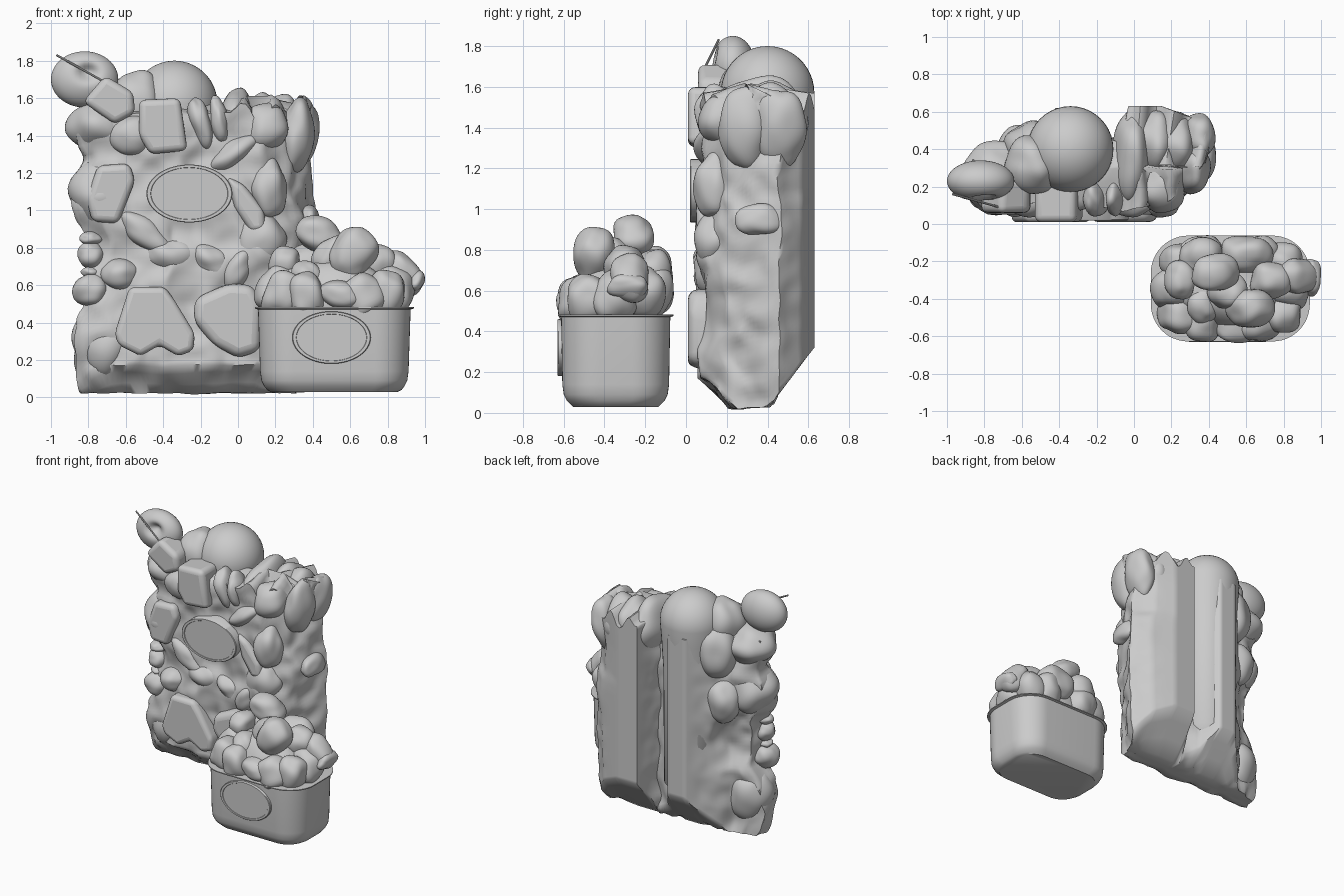
import bpy, bmesh, math, random
from mathutils import Vector, Matrix, noise

random.seed(4)
if "Cube" in bpy.data.objects:
    bpy.data.objects.remove(bpy.data.objects["Cube"])

COLOUR = [0.6, 0.6, 0.6, 1]
grey = bpy.data.materials.new("plain grey")
grey.use_nodes = True
grey.diffuse_color = COLOUR
grey.node_tree.nodes["Principled BSDF"].inputs["Base Color"].default_value = COLOUR


def finish(name, bm, bevel=0, angle=40):
    bmesh.ops.recalc_face_normals(bm, faces=bm.faces[:])
    mesh = bpy.data.meshes.new(name)
    bm.to_mesh(mesh)
    bm.free()
    mesh.materials.append(grey)
    part = bpy.data.objects.new(name, mesh)
    bpy.context.collection.objects.link(part)
    if bevel:
        modifier = part.modifiers.new("round", "BEVEL")
        modifier.width, modifier.segments, modifier.limit_method = bevel, 4, "ANGLE"
        modifier.angle_limit = math.radians(20)
    bpy.ops.object.select_all(action="DESELECT")
    part.select_set(True)
    bpy.context.view_layer.objects.active = part
    bpy.ops.object.shade_smooth_by_angle(angle=math.radians(angle))


def lump(name, location, size, tilt=0, squareness=1.0):
    """Irregular rounded piece, tilted about the y axis."""
    bm = bmesh.new()
    bmesh.ops.create_icosphere(bm, subdivisions=4, radius=1)
    seed = Vector([random.uniform(0, 50) for axis in range(3)])
    for vert in bm.verts:
        point = Vector([math.copysign(abs(c) ** squareness, c) for c in vert.co])
        vert.co = point * (1 + 0.18 * noise.noise(vert.co * 1.1 + seed))
    turn = Matrix.Rotation(math.radians(tilt), 4, "Y")
    bm.transform(Matrix.Translation(location) @ turn @ Matrix.Diagonal((*size, 1)))
    finish(name, bm, angle=60)


def pillow(name, outline, front, back=0.24, bevel=0.035):
    """Rounded plate with an outline in x and z."""
    bm = bmesh.new()
    face = bm.faces.new([bm.verts.new((x, front, z)) for x, z in outline])
    extruded = bmesh.ops.extrude_face_region(bm, geom=[face])["geom"]
    moved = [item for item in extruded if isinstance(item, bmesh.types.BMVert)]
    bmesh.ops.translate(bm, vec=(0, back - front, 0), verts=moved)
    finish(name, bm, bevel, angle=45)


def skin(bm, rings):
    count = len(rings[0])
    for lower, upper in zip(rings, rings[1:]):
        for i in range(count):
            j = (i + 1) % count
            bm.faces.new((lower[i], lower[j], upper[j], upper[i]))
    bm.faces.new(rings[0])
    bm.faces.new(rings[-1])


def circle(count):
    return [(math.cos(math.tau * i / count), math.sin(math.tau * i / count)) for i in range(count)]


def oval_label(name, centre_x, centre_z, radius_x, radius_z, front, back):
    """Oval plaque with a fine raised lip."""
    bm = bmesh.new()
    steps = [(1, back), (1, front + 0.004), (0.98, front), (0.9, front), (0.89, front + 0.003)]
    skin(bm, [[bm.verts.new((centre_x + scale * radius_x * c, y, centre_z + scale * radius_z * s))
               for c, s in circle(64)] for scale, y in steps])
    finish(name, bm)


def interpolate(table, t):
    for (a, u), (b, v) in zip(table, table[1:]):
        if t <= b:
            return u + (v - u) * max(0, t - a) / (b - a)
    return table[-1][1]


# Tall mound: lofted footprint with a keeled base, wavy sides and lumpy front
FOOTPRINT = [(-.8, .18), (-.65, .09), (.13, .08), (.27, .19), (.39, .46), (.28, .57), (.14, .63), (-.03, .63),
             (-.08, .44), (-.2, .5), (-.28, .62), (-.42, .62), (-.55, .48), (-.62, .38), (-.78, .32)]
KEEL = [(0, .22), (.1, .16), (.23, .02), (.4, .03), (.63, .32)]
LEFT_SIDE = [(0, .05), (.35, .1), (.47, .05), (.55, 0), (.85, 0), (.95, .08), (1.2, .08), (1.28, .02), (1.4, .08)]
RIGHT_SIDE = [(0, .01), (.95, .04), (1.02, .03), (1.08, 0), (1.3, 0), (1.5, .03)]
path = []
for start, end in zip(FOOTPRINT, FOOTPRINT[1:] + FOOTPRINT[:1]):
    start, end = Vector(start), Vector(end)
    steps = max(2, int((end - start).length / 0.02))
    path += [start.lerp(end, i / steps) for i in range(steps)]


def mound_ring(bm, shrink, level):
    ring = []
    for x, y in path:
        inner_y = y + (0.3 - y) * shrink
        inner_x = x + (-0.2 - x) * shrink * 0.12
        low = interpolate(KEEL, inner_y)
        high = 1.52 + 0.05 * shrink + 0.05 * math.sin(x * 40) * (x > 0)
        z = low + (high - low) * level
        inner_x -= interpolate(LEFT_SIDE, z) * min(1, max(0, (-0.5 - x) / 0.25))
        inner_x += interpolate(RIGHT_SIDE, z) * min(1, max(0, (x - 0.1) / 0.2))
        point = Vector((inner_x, inner_y, z))
        amount = 0.045 * min(1, max(0, (0.6 - y) / 0.25))
        offset = noise.noise_vector(point * 4.5) + 0.5 * noise.noise_vector(point * 10)
        offset.y = max(offset.y, -0.9)
        offset.z *= 0.3
        ring.append(bm.verts.new(point + offset * amount))
    return ring


bm = bmesh.new()
shrinks = [0.2, 0.45, 0.7, 0.95]
rings = [mound_ring(bm, shrink, 0) for shrink in reversed(shrinks)]
rings += [mound_ring(bm, 0, k / 60) for k in range(61)]
rings += [mound_ring(bm, shrink, 1) for shrink in shrinks]
skin(bm, rings)
finish("mound_body", bm, angle=60)

# Round-topped column at the back
bm = bmesh.new()
profile = [(.12, .25), (.2, .35), (.205, 1.2), (.22, 1.45)]
profile += [(.23 * math.cos(math.radians(8 * i)), 1.57 + .23 * math.sin(math.radians(8 * i))) for i in range(12)]
skin(bm, [[bm.verts.new((-.34 + radius * c, .4 + radius * s, z)) for c, s in circle(40)] for radius, z in profile])
finish("dome_column", bm, angle=50)

# Big lumps down the left edge: x, y, z, radius, height
for x, y, z, radius, height in [(-.73, .26, 1.45, .18, .14), (-.54, .32, 1.58, .15, .18), (-.72, .23, 1.09, .18, .18),
                                (-.55, .4, 1.4, .15, .22), (-.6, .4, 1.03, .13, .15), (-.72, .24, .3, .16, .2)]:
    lump("left_lump", (x, y, z), (radius, radius, height))

# Tall folds along the right crown: x, y, z, half width, half depth
for x, y, z, width, depth in [(.14, .2, 1.44, .13, .14), (-.02, .35, 1.46, .09, .24), (.1, .44, 1.42, .12, .18),
                              (.23, .42, 1.42, .12, .16), (.34, .46, 1.4, .09, .13), (.31, .3, 1.4, .09, .14)]:
    lump("crown_fold", (x, y, z), (width, depth, .2 if y > .25 else .14), 8)
lump("shoulder_knob", (.38, .36, .95), (.06, .12, .08))

# Lumps seated on the front: x, z, half width, half height, tilt
for x, z, width, height, tilt in [
    (-.63, .66, .1, .085, 0), (-.36, .76, .14, .09, 10), (-.14, .73, .13, .08, 30), (0, .69, .08, .13, 30),
    (-.5, .88, .17, .08, 35), (-.02, 1.31, .15, .07, -32), (-.2, 1.47, .06, .14, -15), (-.1, 1.48, .05, .13, -10),
    (.12, .84, .13, .14, 30), (-.57, 1.4, .12, .12, 30), (.16, 1.12, .1, .16, 0),
]:
    lump("front_lump", (x, .14, z), (width, .1, height), tilt)

# Stack of small balls at the lower left: z, half width, half height
for z, width, height in [(.57, .095, .09), (.67, .05, .03), (.76, .07, .07), (.85, .06, .035)]:
    lump("side_ball", (-.79, .17, z), (width, width, height))

# Flat-faced pieces pressed into the front
pillow("heart_piece", [(-.58, .59), (-.39, .59), (-.34, .52), (-.23, .34), (-.24, .25), (-.32, .22),
                       (-.42, .28), (-.52, .22), (-.64, .28), (-.66, .34)], front=.01, bevel=.05)
pillow("shield_piece", [(-.23, .53), (-.05, .61), (.08, .6), (.13, .5), (.12, .25), (0, .21),
                        (-.13, .28), (-.24, .41)], front=.01, bevel=.05)
pillow("left_block", [(-.75, 1.24), (-.58, 1.25), (-.55, 1.16), (-.64, .93), (-.78, .94), (-.81, 1.06)], front=.05)
pillow("upper_block", [(-.53, 1.59), (-.31, 1.6), (-.27, 1.32), (-.47, 1.3), (-.53, 1.4)], front=.01)
pillow("diamond_block", [(-.83, 1.58), (-.71, 1.72), (-.56, 1.63), (-.55, 1.52), (-.66, 1.46)], front=.06)
pillow("diagonal_wedge", [(-.06, 1.18), (.03, 1.14), (.14, 1), (.15, .89), (.07, .88), (-.02, 1.02)], front=.05)
oval_label("mound_label", -.26, 1.09, .23, .155, front=.02, back=.2)

# Dimpled ring piece with a stick
bm = bmesh.new()
bmesh.ops.create_uvsphere(bm, u_segments=48, v_segments=32, radius=1)
for vert in bm.verts:
    x, y, z = vert.co
    if y < 0:
        y += 0.6 * math.exp(-(math.hypot(x - 0.1, z - 0.25) / 0.28) ** 2)
    vert.co = (x * .18 - .82, y * .11 + .23, z * .15 + 1.7)
finish("ring_piece", bm, angle=60)
bm = bmesh.new()
start, end = Vector((-.97, .16, 1.83)), Vector((-.72, .09, 1.69))
aim = (end - start).to_track_quat("Z", "Y").to_matrix().to_4x4()
bmesh.ops.create_cone(bm, cap_ends=True, segments=8, radius1=.006, radius2=.006, depth=(end - start).length,
                      matrix=Matrix.Translation((start + end) / 2) @ aim)
finish("stick", bm)

# Rounded tub with a thin rim and base lip
TUB_X, TUB_Y = .515, -.345


def tub_ring(bm, half_x, half_y, corner, z):
    ring = []
    for quarter, (side_x, side_y) in enumerate([(1, 1), (-1, 1), (-1, -1), (1, -1)]):
        for i in range(13):
            angle = math.pi / 2 * (quarter + i / 12)
            ring.append(bm.verts.new((TUB_X + side_x * (half_x - corner) + corner * math.cos(angle),
                                      TUB_Y + side_y * (half_y - corner) + corner * math.sin(angle), z)))
    return ring


bm = bmesh.new()
skin(bm, [tub_ring(bm, *step) for step in [
    (.34, .21, .14, .03), (.36, .22, .16, .04), (.375, .24, .16, .06), (.39, .255, .17, .09),
    (.397, .262, .18, .14), (.408, .268, .19, .47), (.425, .283, .2, .475), (.425, .283, .2, .482),
    (.39, .25, .18, .484)]])
finish("tub", bm, angle=35)
oval_label("tub_label", .5, .32, .21, .14, front=-.63, back=-.59)

# Heap in the tub: a core, a ring of pieces inside the rim, then the upper pieces
lump("heap_core", (TUB_X, TUB_Y, .52), (.34, .21, .22))
for c, s in circle(10):
    x = TUB_X + 0.31 * math.copysign(abs(c) ** 0.6, c)
    y = TUB_Y + 0.18 * math.copysign(abs(s) ** 0.6, s)
    width = random.uniform(0.1, 0.12)
    lump("rim_piece", (x, y, .57 + .03 * s), (width, .11, .13), random.uniform(-25, 25), 0.9)
for x, y, z, width, height, tilt in [
    (.25, -.3, .72, .08, .09, 20), (.37, -.43, .64, .08, .1, -30), (.36, -.17, .7, .12, .11, 10),
    (.43, -.26, .87, .13, .09, 20), (.62, -.45, .77, .12, .14, 30), (.55, -.54, .55, .12, .07, 10),
    (.88, -.28, .66, .09, .13, -35), (.6, -.16, .68, .13, .13, 0), (.73, -.3, .71, .11, .11, 20),
    (.5, -.36, .75, .09, .12, 30), (.95, -.28, .62, .045, .06, 30),
]:
    lump("top_piece", (x, y, z), (width, .1, height), tilt, 0.9)
